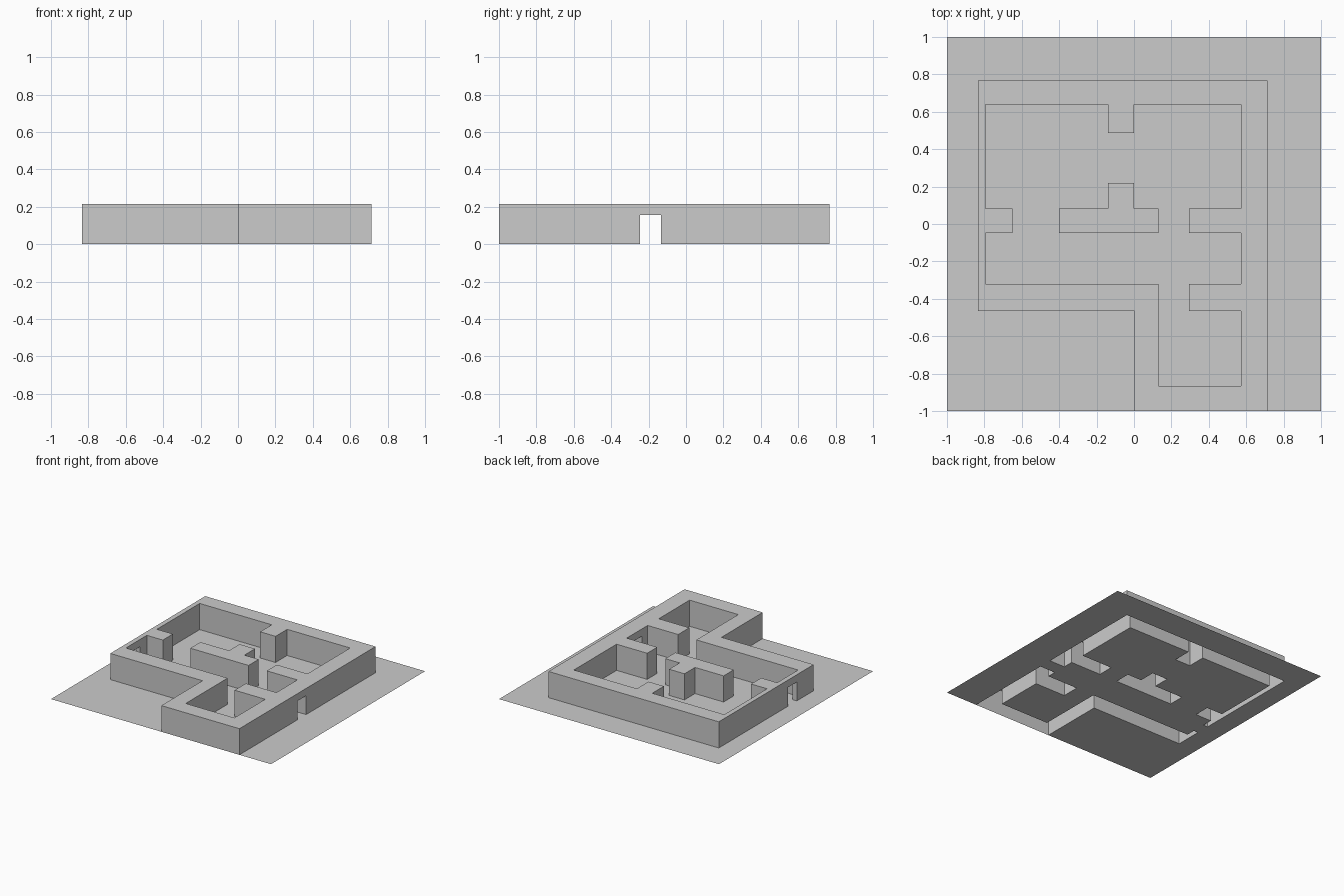
import bpy
import bmesh

if "Cube" in bpy.data.objects:
    bpy.data.objects.remove(bpy.data.objects["Cube"])

WALL_H = 0.215
DOOR_H = 0.155
DOOR_Y = (-0.246, -0.134)

# Plan outlines
OUTER = [(-.835, .767), (.713, .767), (.713, -1), (.003, -1), (.003, -.465), (-.835, -.465)]
ROOMS = [(-.795, .638), (-.14, .638), (-.14, .487), (0, .487), (0, .638), (.573, .638),
         (.573, .083), (.295, .083), (.295, -.048), (.573, -.048), (.573, -.32),
         (.295, -.32), (.295, -.465), (.573, -.465), (.573, -.865), (.13, -.865),
         (.13, -.32), (-.795, -.32), (-.795, -.048), (-.65, -.048), (-.65, .083), (-.795, .083)]
ISLAND = [(-.40, .083), (-.14, .083), (-.14, .22), (0, .22), (0, .083),
          (.13, .083), (.13, -.048), (-.40, -.048)]
# Yard is the square plot with the building footprint notched out of its front edge
YARD = [(-1, -1)] + [OUTER[3], OUTER[4], OUTER[5], OUTER[0], OUTER[1], OUTER[2]] + [(1, -1), (1, 1), (-1, 1)]


def rect(x0, x1, y0, y1):
    return [(x0, y0), (x1, y0), (x1, y1), (x0, y1)]


def plan(name, loops, z0=0.0, height=0.0):
    """Fill closed outlines (later ones are holes) and optionally extrude them upward."""
    bm = bmesh.new()
    edges = []
    for loop in loops:
        vs = [bm.verts.new((x, y, z0)) for x, y in loop]
        edges += [bm.edges.new((a, b)) for a, b in zip(vs, vs[1:] + vs[:1])]
    bmesh.ops.triangle_fill(bm, edges=edges, use_beauty=True, normal=(0, 0, 1))
    if height:
        res = bmesh.ops.extrude_face_region(bm, geom=bm.faces[:], use_keep_orig=True)
        top = [g for g in res["geom"] if isinstance(g, bmesh.types.BMVert)]
        bmesh.ops.translate(bm, verts=top, vec=(0, 0, height))
        bmesh.ops.recalc_face_normals(bm, faces=bm.faces[:])
    else:
        for f in bm.faces:
            f.normal_update()
            if f.normal.z < 0:
                f.normal_flip()
    me = bpy.data.meshes.new(name)
    bm.to_mesh(me)
    bm.free()
    ob = bpy.data.objects.new(name, me)
    bpy.context.collection.objects.link(ob)
    return ob


def open_bottom(ob):
    """Walls are hollow shells, open underneath."""
    bm = bmesh.new()
    bm.from_mesh(ob.data)
    low = [f for f in bm.faces if all(abs(v.co.z) < 1e-4 for v in f.verts)]
    bmesh.ops.delete(bm, geom=low, context='FACES')
    bm.to_mesh(ob.data)
    bm.free()


# Floors
plan("yard_floor", [YARD])
plan("room_floor", [ROOMS, ISLAND])
plan("left_doorway_floor", [rect(-.835, -.795, *DOOR_Y)])
plan("right_doorway_floor", [rect(.573, .713, *DOOR_Y)])

# Walls
walls = plan("outer_walls", [OUTER, ROOMS], 0, WALL_H)
island = plan("centre_wall", [ISLAND], 0, WALL_H)

# Opposite doorways cut through the left and right walls
cutter = plan("doorway_cutter", [rect(-1.2, 1.2, *DOOR_Y)], -0.1, DOOR_H + 0.1)
mod = walls.modifiers.new("doorways", 'BOOLEAN')
mod.operation = 'DIFFERENCE'
mod.solver = 'EXACT'
mod.object = cutter
bpy.context.view_layer.objects.active = walls
bpy.ops.object.modifier_apply(modifier=mod.name)
bpy.data.objects.remove(cutter)

for ob in (walls, island):
    open_bottom(ob)
